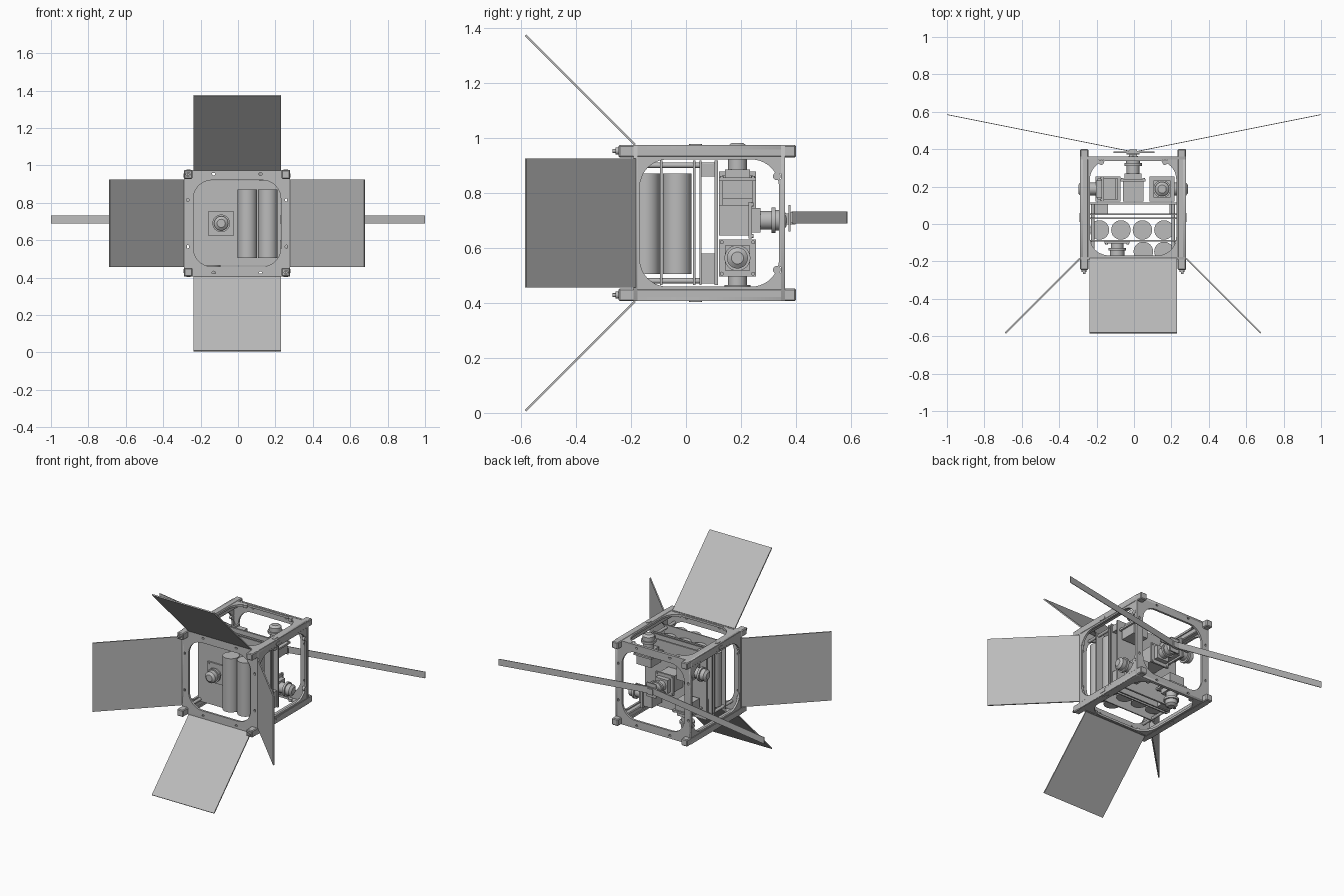
import bpy, bmesh, math
from mathutils import Matrix, Vector

if "Cube" in bpy.data.objects:
    bpy.data.objects.remove(bpy.data.objects["Cube"], do_unlink=True)

grey = bpy.data.materials.new("satin_grey")
grey.use_nodes = True
tone = (0.5, 0.5, 0.5, 1)
grey.diffuse_color = tone
grey.node_tree.nodes["Principled BSDF"].inputs["Base Color"].default_value = tone

CX, CZ = -0.005, 0.69          # centre of the body
HALF = 0.284                   # half width of the body
FRONT, BACK = -0.19, 0.36      # end plates
X, Y, Z = Vector((1, 0, 0)), Vector((0, 1, 0)), Vector((0, 0, 1))


def finish(name, mesh, smooth=False):
    ob = bpy.data.objects.new(name, mesh)
    bpy.context.collection.objects.link(ob)
    mesh.materials.clear()
    mesh.materials.append(grey)
    if smooth:
        bpy.ops.object.select_all(action="DESELECT")
        ob.select_set(True)
        bpy.context.view_layer.objects.active = ob
        bpy.ops.object.shade_smooth_by_angle(angle=math.radians(35))
    return ob


def from_bmesh(name, bm, smooth=False):
    mesh = bpy.data.meshes.new(name)
    bm.to_mesh(mesh)
    bm.free()
    return finish(name, mesh, smooth)


def add_box(bm, lo, hi, matrix=Matrix()):
    lo, hi = Vector(lo), Vector(hi)
    fit = Matrix.Translation((lo + hi) / 2) @ Matrix.Diagonal((*(hi - lo), 1))
    bmesh.ops.create_cube(bm, size=1, matrix=matrix @ fit)


def add_rod(bm, start, end, r, r2=None, matrix=Matrix(), sides=32):
    start, end = Vector(start), Vector(end)
    axis = end - start
    turn = Z.rotation_difference(axis).to_matrix().to_4x4()
    bmesh.ops.create_cone(bm, cap_ends=True, segments=sides, radius1=r,
                          radius2=r if r2 is None else r2, depth=axis.length,
                          matrix=matrix @ Matrix.Translation((start + end) / 2) @ turn)


def box(name, lo, hi, bevel=0):
    bm = bmesh.new()
    add_box(bm, lo, hi)
    if bevel:
        bmesh.ops.bevel(bm, geom=bm.edges[:], offset=bevel, segments=1, affect="EDGES")
    return from_bmesh(name, bm)


def rounded(w, h, r, steps=10):
    """Outline of a rounded rectangle, half sizes w and h."""
    pts = []
    for k, (sx, sy) in enumerate(((1, 1), (-1, 1), (-1, -1), (1, -1))):
        for i in range(steps + 1):
            a = math.pi / 2 * (k + i / steps)
            pts.append((sx * (w - r) + r * math.cos(a), sy * (h - r) + r * math.sin(a)))
    return pts


def plate(name, loops, thick, origin, u, v):
    """Flat plate with holes; loops lie in the plane of u and v."""
    cu = bpy.data.curves.new(name, "CURVE")
    cu.dimensions, cu.fill_mode, cu.extrude = "2D", "BOTH", thick / 2
    for loop in loops:
        sp = cu.splines.new("POLY")
        sp.points.add(len(loop) - 1)
        for p, co in zip(sp.points, loop):
            p.co = (*co, 0, 1)
        sp.use_cyclic_u = True
    temp = bpy.data.objects.new(name + "_curve", cu)
    bpy.context.collection.objects.link(temp)
    dg = bpy.context.evaluated_depsgraph_get()
    mesh = bpy.data.meshes.new_from_object(temp.evaluated_get(dg))
    bpy.data.objects.remove(temp, do_unlink=True)
    basis = Matrix((u, v, u.cross(v))).transposed().to_4x4()
    mesh.transform(Matrix.Translation(origin) @ basis)
    return finish(name, mesh)


def hole(x, y, r=0.009):
    return [(x + r * math.cos(i * math.pi / 6), y + r * math.sin(i * math.pi / 6)) for i in range(12)]


# Frame: end plates and four windowed walls
depth, mid = BACK - FRONT, (BACK + FRONT) / 2
sides = (-1, 1)
end_loops = [rounded(HALF, HALF, 0.002, 1), rounded(0.234, 0.231, 0.1)]
end_loops += [hole(s * 0.265, t * 0.125) for s in sides for t in sides]
end_loops += [hole(s * 0.125, t * 0.265) for s in sides for t in sides]
for name, y in (("front_plate", FRONT + 0.007), ("back_plate", BACK - 0.007)):
    plate(name, end_loops, 0.014, (CX, y, CZ), X, Z)
wall_loops = [rounded(depth / 2, HALF, 0.002, 1), rounded(0.253, 0.231, 0.1)]
wall_loops += [hole(s * 0.258, t * 0.17, 0.011) for s in sides for t in sides]
for s, side, level in ((-1, "right", "bottom"), (1, "left", "top")):
    plate(side + "_wall", wall_loops, 0.014, (CX + s * (HALF - 0.009), mid, CZ), Y, Z)
    plate(level + "_wall", wall_loops, 0.014, (CX, mid, CZ + s * (HALF - 0.009)), Y, X)

# Corner rails with oval switch plates, and wall bolts
for s in sides:
    for t in sides:
        a, b = sorted((CX + s * HALF, CX + s * (HALF - 0.046)))
        c, d = sorted((CZ + t * HALF, CZ + t * (HALF - 0.046)))
        box("corner_rail", (a, -0.245, c), (b, 0.40, d), 0.005)
        plate("switch_plate", [rounded(0.024, 0.011, 0.0105, 5)], 0.006,
              (CX + s * HALF, 0.035, CZ + t * 0.255), Y, Z)
        plate("switch_plate", [rounded(0.024, 0.011, 0.0105, 5)], 0.006,
              (CX + s * 0.26, 0.035, CZ + t * HALF), Y, X)
        bm = bmesh.new()
        for y in (FRONT + 0.017, BACK - 0.03):
            for h in sides:
                add_rod(bm, (CX + s * 0.265, y, CZ + t * 0.17), (CX + s * (HALF - 0.001), y, CZ + t * 0.17), 0.014, sides=16)
                add_rod(bm, (CX + s * 0.17, y, CZ + t * 0.265), (CX + s * 0.17, y, CZ + t * (HALF - 0.001)), 0.014, sides=16)
        from_bmesh("wall_bolts", bm, True)
for s in sides:
    bm = bmesh.new()
    p = Vector((CX + s * 0.262, 0, CZ - s * 0.262))
    add_rod(bm, p - Y * 0.24, p - Y * 0.256, 0.013, sides=16)
    add_rod(bm, p - Y * 0.25, p - Y * 0.268, 0.007, sides=16)
    from_bmesh("separation_pin", bm, True)

# Solar panels, hinged at the front edges and swung forwards
for k, name in enumerate(("top", "left", "bottom", "right")):
    bm = bmesh.new()
    swing = (Matrix.Translation((CX, 0, CZ)) @ Matrix.Rotation(k * math.pi / 2, 4, "Y")
             @ Matrix.Translation((0, -0.185, HALF)) @ Matrix.Rotation(math.radians(45), 4, "X"))
    add_box(bm, (-0.234, -0.004, 0), (0.234, 0.004, 0.563), swing)
    from_bmesh(name + "_solar_panel", bm)

# Circuit boards, spacers and connectors
for name, y, t in (("front_board", -0.09, 0.008), ("battery_board", 0.03, 0.008),
                   ("middle_board", 0.053, 0.008), ("sensor_board", 0.11, 0.012)):
    box(name, (CX - 0.232, y - t / 2, CZ - 0.225), (CX + 0.232, y + t / 2, CZ + 0.228))
bm = bmesh.new()
for s in sides:
    for t in sides:
        add_rod(bm, (CX + s * 0.215, FRONT + 0.01, CZ + t * 0.21), (CX + s * 0.215, 0.11, CZ + t * 0.21), 0.01, sides=12)
from_bmesh("board_spacers", bm, True)
for x0, x1 in ((-0.21, -0.14), (0.19, 0.22)):
    box("connector", (x0, 0.055, 0.47), (x1, 0.105, 0.58))
    box("connector", (x0, 0.055, 0.86), (x1, 0.105, 0.905))

# Battery cells
for row, y, xs in (("rear", -0.032, (-0.185, -0.07, 0.045, 0.16)), ("front", -0.147, (0.05, 0.16))):
    bm = bmesh.new()
    for x in xs:
        add_rod(bm, (x, y, 0.505), (x, y, 0.87), 0.052)
    from_bmesh(row + "_battery_cells", bm, True)


def sensor(name, tip, direction, reach=0.2):
    """Lens sensor whose lens ends at tip; its square mount lies behind."""
    bm = bmesh.new()
    m = Matrix.Translation(tip) @ direction.to_track_quat("Z", "Y").to_matrix().to_4x4()
    add_rod(bm, (0, 0, -0.012), (0, 0, 0), 0.038, 0.022, m)
    add_rod(bm, (0, 0, -0.04), (0, 0, -0.012), 0.038, None, m)
    add_rod(bm, (0, 0, -0.055), (0, 0, -0.04), 0.047, None, m)
    add_rod(bm, (0, 0, -0.095), (0, 0, -0.055), 0.034, None, m)
    if reach > 0.1:
        add_box(bm, (-0.045, -0.045, -0.125), (0.045, 0.045, -0.095), m)
        add_box(bm, (-0.055, -0.055, -reach), (0.055, 0.055, -0.137), m)
    back = min(reach, 0.137)
    add_box(bm, (-0.067, -0.067, -back), (0.067, 0.067, 0.012 - back), m)
    for s in sides:
        for t in sides:
            add_rod(bm, (s * 0.057, t * 0.057, -back), (s * 0.057, t * 0.057, 0.018 - back), 0.007, None, m, 12)
    from_bmesh(name, bm, True)


sensor("front_camera", (-0.09, -0.182, 0.69), -Y, 0.09)
sensor("left_sensor", (0.288, 0.187, 0.563), X)
sensor("right_sensor", (-0.298, 0.187, 0.81), -X)
sensor("top_sensor", (0.15, 0.187, 0.98), Z)
sensor("bottom_sensor", (-0.14, 0.187, 0.41), -Z)
sensor("back_sensor", (CX, 0.365, 0.70), Y, 0.245)

# Tape antennas and their mount
box("antenna_mount", (-0.04, 0.372, 0.66), (0.03, 0.38, 0.755))
box("antenna_clamp", (-0.11, 0.38, 0.69), (0.11, 0.388, 0.73))
box("antenna_post", (-0.025, 0.35, 0.685), (0.015, 0.398, 0.725))
for s, name in ((-1, "right"), (1, "left")):
    bm = bmesh.new()
    slope = Matrix.Translation((0, 0.385, 0.71)) @ Matrix.Rotation(s * math.atan(0.2), 4, "Z")
    add_box(bm, (0, -0.002, -0.022), (s * 1.0194, 0.002, 0.022), slope)
    bmesh.ops.recalc_face_normals(bm, faces=bm.faces)
    from_bmesh(name + "_antenna", bm)
